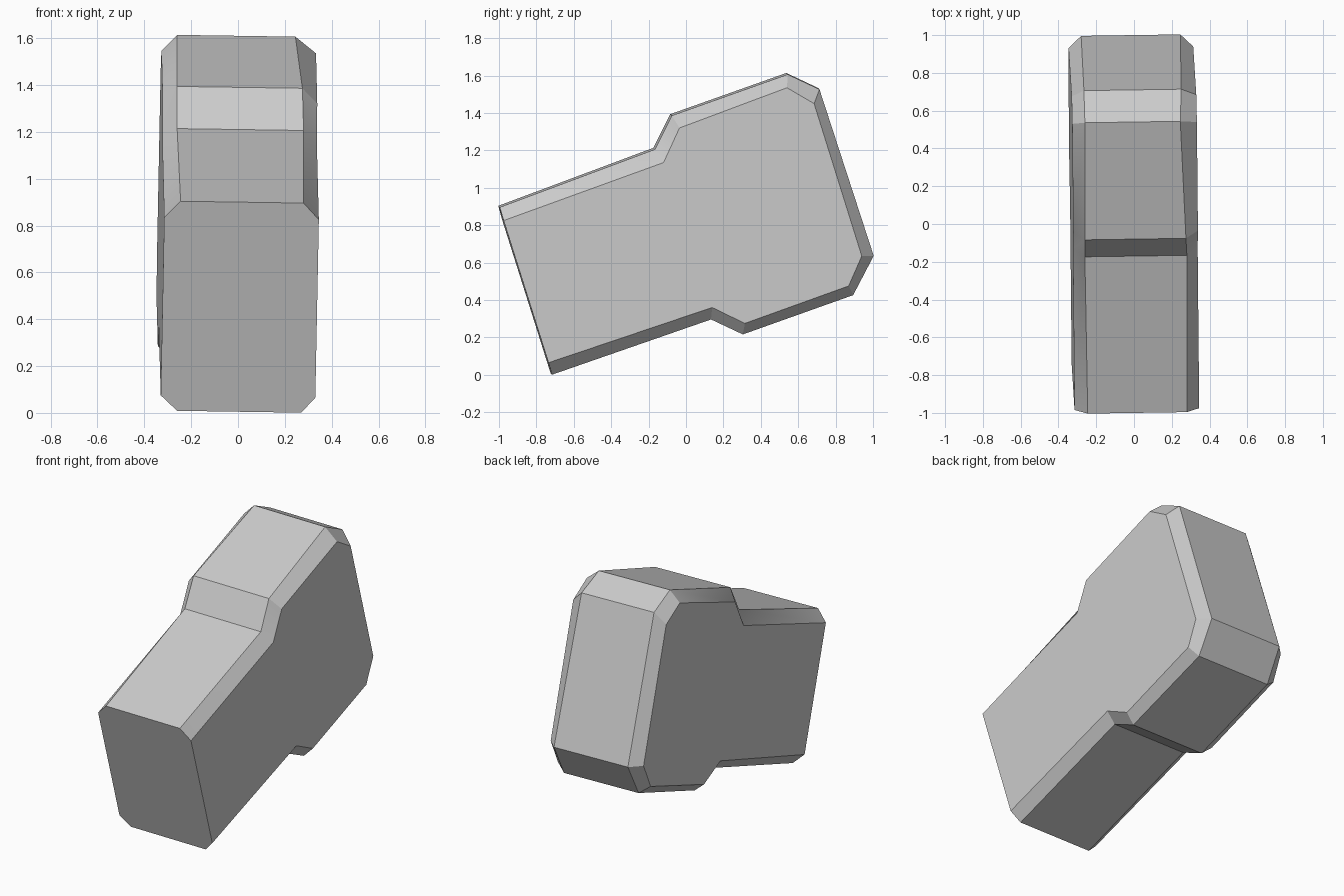
import bpy
import bmesh
import math

# Remove the default cube if present
cube = bpy.data.objects.get("Cube")
if cube:
    bpy.data.objects.remove(cube, do_unlink=True)


def make_material(name, colour):
    material = bpy.data.materials.new(name)
    material.use_nodes = True
    material.diffuse_color = colour
    material.node_tree.nodes["Principled BSDF"].inputs["Base Color"].default_value = colour
    return material


# Outer rim of the block: y, z, x on the -x side, x on the +x side
rim = [
    (-1, .9, -.245, .28), (-.17, 1.21, -.26, .28), (-.08, 1.39, -.26, .275),
    (.54, 1.61, -.26, .245), (.71, 1.53, -.265, .25), (1, .64, -.28, .245),
    (.89, .43, -.28, .25), (.3, .22, -.27, .26), (.13, .3, -.27, .26),
    (-.72, .005, -.26, .27),
]

# Flat side outline inside the bevel: y, z
side_outline = [
    (-.98, .83), (-.125, 1.14), (-.04, 1.325), (.535, 1.54), (.68, 1.455),
    (.935, .64), (.865, .48), (.31, .28), (.135, .365), (-.74, .07),
]

HALF_WIDTH = .33


def tilted(x, y, z):
    """Lean the block very slightly about its long axis."""
    return (x, y + .015 * x, z - .015 * x)


def side_point(side, y, z):
    centre = .015 * (z - .8 - y)
    return tilted(centre + side * HALF_WIDTH, y, z)


def build_block(name, material):
    bm = bmesh.new()
    rim_right = [bm.verts.new(tilted(a, y, z)) for y, z, a, b in rim]
    rim_left = [bm.verts.new(tilted(b, y, z)) for y, z, a, b in rim]
    side_right = [bm.verts.new(side_point(-1, y, z)) for y, z in side_outline]
    side_left = [bm.verts.new(side_point(1, y, z)) for y, z in side_outline]

    # Broad flat sides
    bm.faces.new(side_right)
    bm.faces.new(side_left)

    # Bevel, rim and bevel strips around everything but the front end
    rings = [side_right, rim_right, rim_left, side_left]
    for first, second in zip(rings, rings[1:]):
        for i in range(len(rim) - 1):
            bm.faces.new((first[i], second[i], second[i + 1], first[i + 1]))

    # Flat eight-sided front end
    bm.faces.new([r[0] for r in rings] + [r[-1] for r in reversed(rings)])

    bmesh.ops.recalc_face_normals(bm, faces=bm.faces[:])
    mesh = bpy.data.meshes.new(name)
    bm.to_mesh(mesh)
    bm.free()
    mesh.materials.append(material)
    block = bpy.data.objects.new(name, mesh)
    bpy.context.collection.objects.link(block)
    return block


grey = make_material("stone grey", (.6, .6, .6, 1))
block = build_block("stepped_block", grey)

# Crisp edges with soft bevel corners
bpy.ops.object.select_all(action="DESELECT")
block.select_set(True)
bpy.context.view_layer.objects.active = block
bpy.ops.object.shade_smooth_by_angle(angle=math.radians(30))
